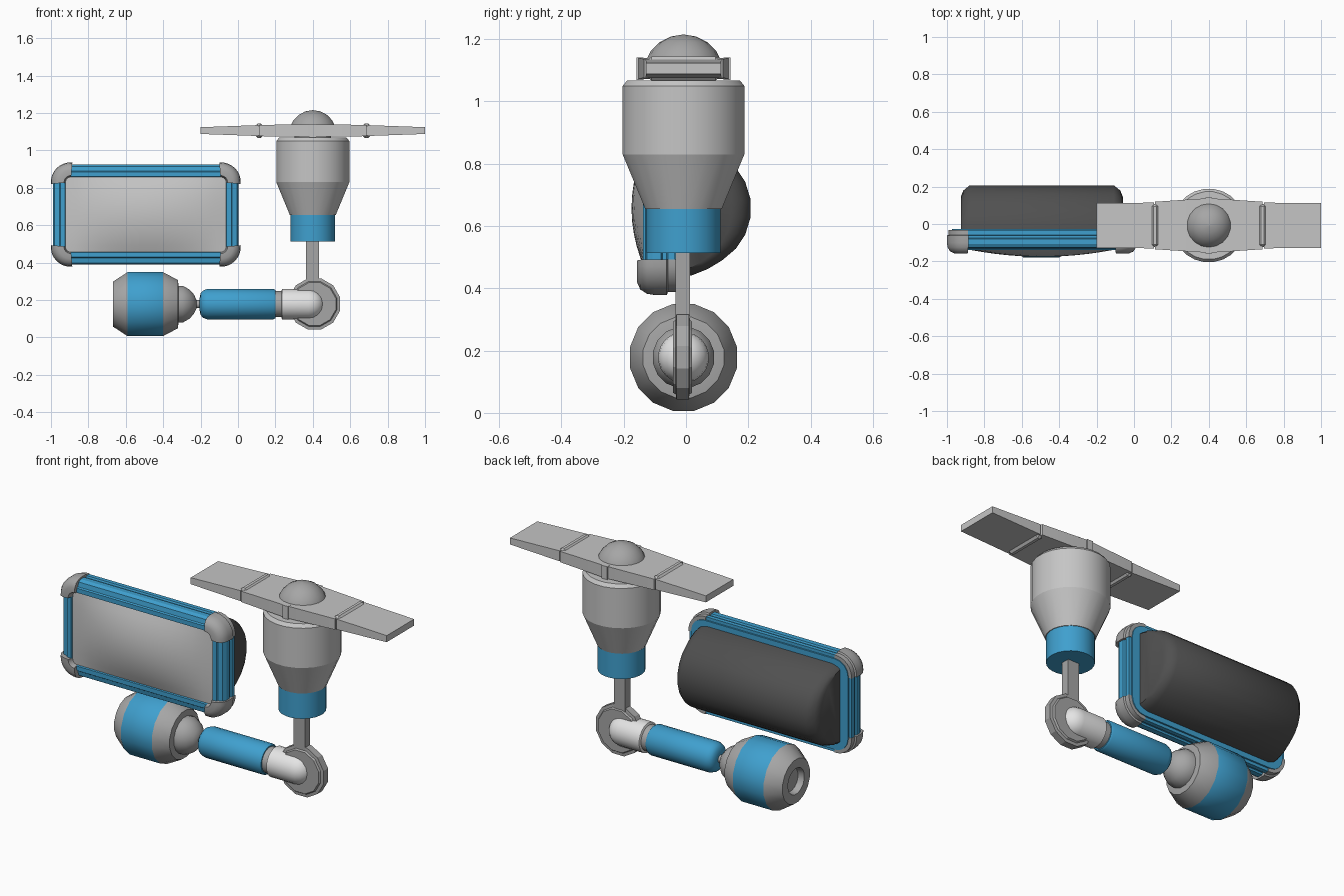
import bpy, bmesh, math
from mathutils import Vector

if "Cube" in bpy.data.objects:
    bpy.data.objects.remove(bpy.data.objects["Cube"])


def material(name, rgb):
    m = bpy.data.materials.new(name)
    m.diffuse_color = (*rgb, 1)
    m.use_nodes = True
    m.node_tree.nodes["Principled BSDF"].inputs["Base Color"].default_value = m.diffuse_color
    return m


BLUE = material("blue", (0.05, 0.35, 0.62))
LIGHT = material("light grey", (0.56, 0.56, 0.56))
GREY = material("mid grey", (0.38, 0.38, 0.38))
WHITE = material("off white", (0.78, 0.78, 0.78))
DARK = material("charcoal", (0.08, 0.08, 0.08))
YC = -0.008  # shared depth centre of the arm and rotor


def finish(name, bm, mat, angle=35):
    bmesh.ops.recalc_face_normals(bm, faces=bm.faces)
    for f in bm.faces:
        f.smooth = True
    for e in bm.edges:
        e.smooth = len(e.link_faces) == 2 and e.calc_face_angle(0) < math.radians(angle)
    me = bpy.data.meshes.new(name)
    bm.to_mesh(me)
    bm.free()
    ob = bpy.data.objects.new(name, me)
    bpy.context.collection.objects.link(ob)
    me.materials.append(mat)
    return ob


def loft(name, rings, mat, angle=35):
    """Skin equal-length rings and close both ends."""
    bm = bmesh.new()
    vs = [[bm.verts.new(p) for p in r] for r in rings]
    n = len(rings[0])
    for a, b in zip(vs, vs[1:]):
        for i in range(n):
            j = (i + 1) % n
            bm.faces.new((a[i], a[j], b[j], b[i]))
    bm.faces.new(vs[0])
    bm.faces.new(vs[-1])
    return finish(name, bm, mat, angle)


def lathe(name, profile, axis, centre, sides, mat, angle=35):
    """profile: (position along axis, radius)."""
    rings = []
    for t, r in profile:
        ring = []
        for i in range(sides):
            a = math.tau * (i + 0.5) / sides
            c, s = r * math.cos(a), r * math.sin(a)
            p = {'x': (t, c, s), 'y': (c, t, s), 'z': (c, s, t)}[axis]
            ring.append(Vector(p) + Vector(centre))
        rings.append(ring)
    return loft(name, rings, mat, angle)


def box(name, centre, size, mat, bevel=0):
    bm = bmesh.new()
    bmesh.ops.create_cube(bm, size=1)
    for v in bm.verts:
        v.co = Vector([v.co[i] * size[i] + centre[i] for i in range(3)])
    if bevel:
        bmesh.ops.bevel(bm, geom=bm.edges[:], offset=bevel, segments=1, affect='EDGES')
    return finish(name, bm, mat, 25)


# ---- rotor housing, motor sleeve and dome
RX = 0.4
lathe("rotor_housing", [(0.655, 0.124), (0.83, 0.197), (1.05, 0.197), (1.068, 0.182)],
      'z', (RX, YC, 0), 24, LIGHT, 20)
lathe("motor_sleeve", [(0.513, 0.12), (0.66, 0.12)], 'z', (RX, YC, 0), 24, BLUE)
lathe("rotor_shaft", [(1.05, 0.1), (1.09, 0.1)], 'z', (RX, YC, 0), 16, GREY)
lathe("rotor_dome", [(1.085 + 0.13 * math.sin(a), 0.13 * math.cos(a))
                     for a in [math.radians(d) for d in (0, 18, 36, 54, 72, 89)]],
      'z', (RX, YC, 0), 18, GREY)


# ---- blades: a wide hub section, two tapered tips, hinge bars and hub brackets
def blade(name, stations):
    rings = [[(RX + x, YC + sy * w, 1.106 + sz * h)
              for sy, sz in ((-1, -1), (1, -1), (1, 1), (-1, 1))] for x, w, h in stations]
    return loft(name, rings, LIGHT, 15)


blade("blade_hub", [(-0.287, 0.127, 0.03), (0, 0.146, 0.034), (0.287, 0.127, 0.03)])
for s, side in ((-1, "left"), (1, "right")):
    blade("blade_tip_" + side, [(s * 0.294, 0.122, 0.029), (s * 0.6, 0.12, 0.018)])
    box("blade_hinge_" + side, (RX + s * 0.287, YC, 1.105), (0.042, 0.23, 0.078), LIGHT, 0.013)
    box("hub_bracket_" + side, (RX, YC + s * 0.14, 1.105), (0.035, 0.022, 0.072), LIGHT)

# ---- strut, pivot wheel and arm
box("strut", (0.398, -0.01, 0.41), (0.068, 0.046, 0.24), GREY)
lathe("pivot_wheel", [(-0.031, 0.118), (-0.022, 0.124), (-0.02, 0.141), (0.02, 0.141),
                      (0.022, 0.124), (0.031, 0.118)], 'y', (0.409, -0.011, 0.179), 12, GREY, 25)
ARM = (0, YC, 0.178)
cap = [math.radians(d) for d in (0, 18, 36, 54, 72, 88)]
lathe("arm_elbow", [(0.232, 0.072), (0.236, 0.082)] +
      [(0.378 + 0.082 * math.sin(a), 0.082 * math.cos(a)) for a in cap], 'x', ARM, 20, WHITE)
lathe("arm_collar", [(0.19, 0.07), (0.24, 0.07)], 'x', ARM, 20, GREY)
lathe("arm_sleeve", [(-0.205, 0.035), (-0.2, 0.058), (-0.188, 0.073), (-0.165, 0.082),
                     (0.19, 0.082), (0.2, 0.076)], 'x', ARM, 20, BLUE)
lathe("arm_pin", [(-0.25, 0.022), (-0.19, 0.022)], 'x', ARM, 12, GREY)
lathe("ball_neck", [(-0.33, 0.1), (-0.295, 0.1), (-0.26, 0.08), (-0.235, 0.052), (-0.223, 0.025)],
      'x', ARM, 16, GREY)

# ---- end weight with a blue band and a recessed end
weight = lathe("end_weight", [(-0.635, 0.065), (-0.669, 0.072), (-0.669, 0.122), (-0.59, 0.175),
                              (-0.402, 0.175), (-0.322, 0.132), (-0.318, 0.105)],
               'x', ARM, 16, GREY, 38)
weight.data.materials.append(BLUE)
for f in weight.data.polygons:
    f.material_index = int(-0.58 < f.center.x < -0.41)

# ---- display: straight bars and corner caps swept along a rounded rectangle
CX, CZ, HX, HZ = -0.493, 0.657, 0.402, 0.173
BAR = [(0.025, -0.12), (0.03, -0.138), (0.055, -0.138), (0.06, -0.13), (0.085, -0.125),
       (0.095, -0.108), (0.095, -0.08), (0.086, -0.076), (0.086, -0.062), (0.095, -0.058),
       (0.095, -0.035), (0.025, -0.035)]
CAP = [(0.025, -0.12), (0.035, -0.157), (0.065, -0.157), (0.088, -0.147), (0.102, -0.125),
       (0.106, -0.1), (0.106, -0.062), (0.097, -0.058), (0.097, -0.031), (0.025, -0.031)]


def section(pts, sx, sz, ang):
    c, s = math.cos(ang), math.sin(ang)
    return [(CX + sx * (HX + r * c), y, CZ + sz * (HZ + r * s)) for r, y in pts]


for sx, nx in ((-1, "left"), (1, "right")):
    loft("frame_bar_" + nx, [section(BAR, sx, s, 0) for s in (-1, 1)], BLUE, 25)
    for sz, nz in ((-1, "lower"), (1, "upper")):
        arc = [math.radians(-5 + 100 * i / 8) for i in range(9)]
        loft(f"corner_cap_{nz}_{nx}", [section(CAP, sx, sz, a) for a in arc], GREY, 35)
for sz, nz in ((-1, "lower"), (1, "upper")):
    loft("frame_bar_" + nz, [section(BAR, s, sz, math.pi / 2) for s in (-1, 1)], BLUE, 25)

# ---- frame back plate with rounded corners
outline = []
for k, (sx, sz) in enumerate(((1, 1), (-1, 1), (-1, -1), (1, -1))):
    for i in range(5):
        a = math.pi / 2 * (k + i / 4)
        outline.append((CX + sx * HX + 0.078 * math.cos(a), CZ + sz * HZ + 0.078 * math.sin(a)))
loft("frame_back", [[(x, y, z) for x, z in outline] for y in (-0.1, -0.026)], BLUE)

# ---- bulging front panel
bm = bmesh.new()
bmesh.ops.create_grid(bm, x_segments=14, y_segments=10, size=1)
for v in bm.verts:
    u, w = v.co.x, v.co.y
    v.co = (CX + u * 0.434, -0.128 - 0.047 * (1 - u * u) * (1 - w * w), CZ + w * 0.205)
panel = finish("front_panel", bm, LIGHT)
if panel.data.polygons[0].normal.y > 0:
    panel.data.flip_normals()

# ---- dark rounded rear housing
half = [(-0.03, 0.222), (0.02, 0.215), (0.07, 0.195), (0.115, 0.168), (0.16, 0.13),
        (0.19, 0.085), (0.207, 0.03)]
prof = half + [(y, -z) for y, z in reversed(half)]
rings = []
for x, ky, kz in ((-0.433, 0.74, 0.9), (-0.42, 0.88, 0.95), (-0.385, 1, 1),
                  (0.385, 1, 1), (0.42, 0.88, 0.95), (0.433, 0.74, 0.9)):
    rings.append([(CX + x, -0.03 + (y + 0.03) * ky, CZ + z * kz) for y, z in prof])
loft("rear_housing", rings, DARK, 40)
